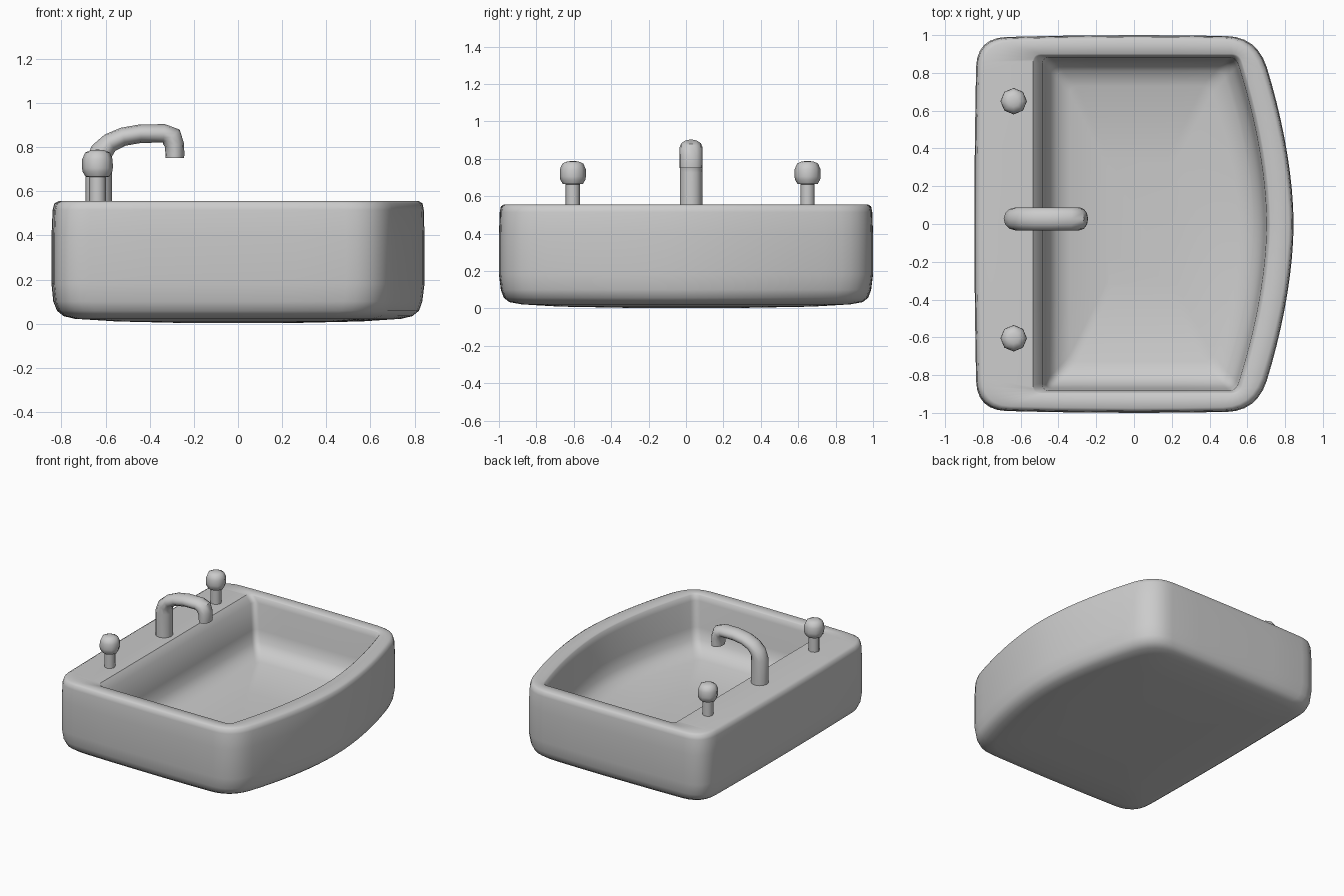
import bpy, bmesh
from math import cos, sin, pi, radians
from mathutils import Vector

if "Cube" in bpy.data.objects:
    bpy.data.objects.remove(bpy.data.objects["Cube"])


def bezier(a, b, c, n):
    return [a * (1 - t) ** 2 + b * 2 * t * (1 - t) + c * t * t for t in (i / n for i in range(n + 1))]


def outline(xl, xc, xb, hy, r, z, barrel=0.0):
    """Rounded box outline, bowed on the +x side and slightly barrelled on the others."""
    def bow(y):
        return Vector((xb - (xb - xc) * (abs(y) / hy) ** 1.8, y))
    half = [bow((hy - r) * i / 9) for i in range(9)]
    half += bezier(bow(hy - r), Vector((xc, hy)), Vector((xc - r, hy)), 6)
    half += [Vector((xc * 0.4, hy)), Vector((0, hy)), Vector((xl * 0.5, hy))]
    half += bezier(Vector((xl + r, hy)), Vector((xl, hy)), Vector((xl, hy - r)), 6)
    half += [Vector((xl, (hy - r) / 2)), Vector((xl, 0))]
    for p in half:
        p.y *= 1 - barrel * (p.x / xl) ** 2
        if p.x < 0:
            p.x *= 1 - barrel * (p.y / hy) ** 2
    pts = half + [Vector((p.x, -p.y)) for p in reversed(half[1:-1])]
    return [Vector((p.x, p.y, z)) for p in pts]


def loft(name, rings, angle=50):
    bm = bmesh.new()
    rows = [[bm.verts.new(p) for p in ring] for ring in rings]
    n = len(rows[0])
    for a, b in zip(rows, rows[1:]):
        for i in range(n):
            j = (i + 1) % n
            bm.faces.new((a[i], a[j], b[j], b[i]))
    bm.faces.new(rows[0])
    bm.faces.new(rows[-1])
    bmesh.ops.recalc_face_normals(bm, faces=bm.faces)
    me = bpy.data.meshes.new(name)
    bm.to_mesh(me)
    bm.free()
    ob = bpy.data.objects.new(name, me)
    bpy.context.collection.objects.link(ob)
    bpy.ops.object.select_all(action='DESELECT')
    ob.select_set(True)
    bpy.context.view_layer.objects.active = ob
    bpy.ops.object.shade_smooth_by_angle(angle=radians(angle))
    return ob


# Basin: underside, outer wall and rim, then inner wall and bowl floor
outer = [
    (-0.25, 0.20, 0.25, 0.30, 0.06, 0.003),
    (-0.55, 0.42, 0.56, 0.68, 0.10, 0.010),
    (-0.74, 0.55, 0.74, 0.88, 0.14, 0.022),
    (-0.79, 0.59, 0.79, 0.945, 0.16, 0.034),
    (-0.82, 0.625, 0.82, 0.975, 0.16, 0.058),
    (-0.837, 0.64, 0.835, 0.99, 0.16, 0.10),
    (-0.845, 0.65, 0.845, 1.0, 0.16, 0.18),
    (-0.845, 0.65, 0.845, 1.0, 0.16, 0.40),
    (-0.840, 0.645, 0.842, 0.996, 0.16, 0.515),
    (-0.832, 0.638, 0.836, 0.99, 0.16, 0.545),
    (-0.812, 0.62, 0.82, 0.975, 0.15, 0.555)]
inner = [
    (-0.535, 0.56, 0.722, 0.90, 0.04, 0.555),
    (-0.53, 0.553, 0.715, 0.893, 0.04, 0.548),
    (-0.485, 0.54, 0.702, 0.882, 0.04, 0.51),
    (-0.47, 0.53, 0.69, 0.87, 0.04, 0.32),
    (-0.45, 0.51, 0.67, 0.85, 0.04, 0.24),
    (-0.41, 0.47, 0.63, 0.81, 0.04, 0.19),
    (-0.34, 0.40, 0.55, 0.73, 0.04, 0.16),
    (-0.14, 0.20, 0.26, 0.33, 0.03, 0.135)]
loft("basin", [outline(*p, barrel=0.015) for p in outer] + [outline(*p) for p in inner])

# Tap knobs, lathed with eight sides
profile = [(0.038, 0.54), (0.038, 0.664), (0.054, 0.666), (0.067, 0.688),
           (0.070, 0.705), (0.069, 0.745), (0.056, 0.775), (0.030, 0.786), (0.008, 0.788)]
for name, y in (("left_knob", -0.605), ("right_knob", 0.65)):
    loft(name, [[Vector((-0.637 + r * cos(k * pi / 4), y + r * sin(k * pi / 4), z))
                 for k in range(8)] for r, z in profile])

# Spout: oval section swept along a hooked path (x, z, half thickness, half width)
path = [(-0.63, 0.54, 0.060, 0.060), (-0.63, 0.73, 0.060, 0.060), (-0.618, 0.78, 0.052, 0.061),
        (-0.58, 0.82, 0.044, 0.061), (-0.52, 0.847, 0.042, 0.061), (-0.44, 0.861, 0.042, 0.061),
        (-0.335, 0.862, 0.042, 0.061), (-0.302, 0.846, 0.050, 0.061),
        (-0.288, 0.81, 0.044, 0.060), (-0.286, 0.77, 0.043, 0.060), (-0.286, 0.75, 0.042, 0.059)]
rings = []
for i, (x, z, th, hw) in enumerate(path):
    a, b = path[max(i - 1, 0)], path[min(i + 1, len(path) - 1)]
    t = Vector((b[0] - a[0], 0, b[1] - a[1])).normalized()
    n = Vector((-t.z, 0, t.x))
    rings.append([Vector((x, 0.027, z)) + n * th * cos(k * pi / 6) + Vector((0, hw * sin(k * pi / 6), 0))
                  for k in range(12)])
loft("spout", rings)
